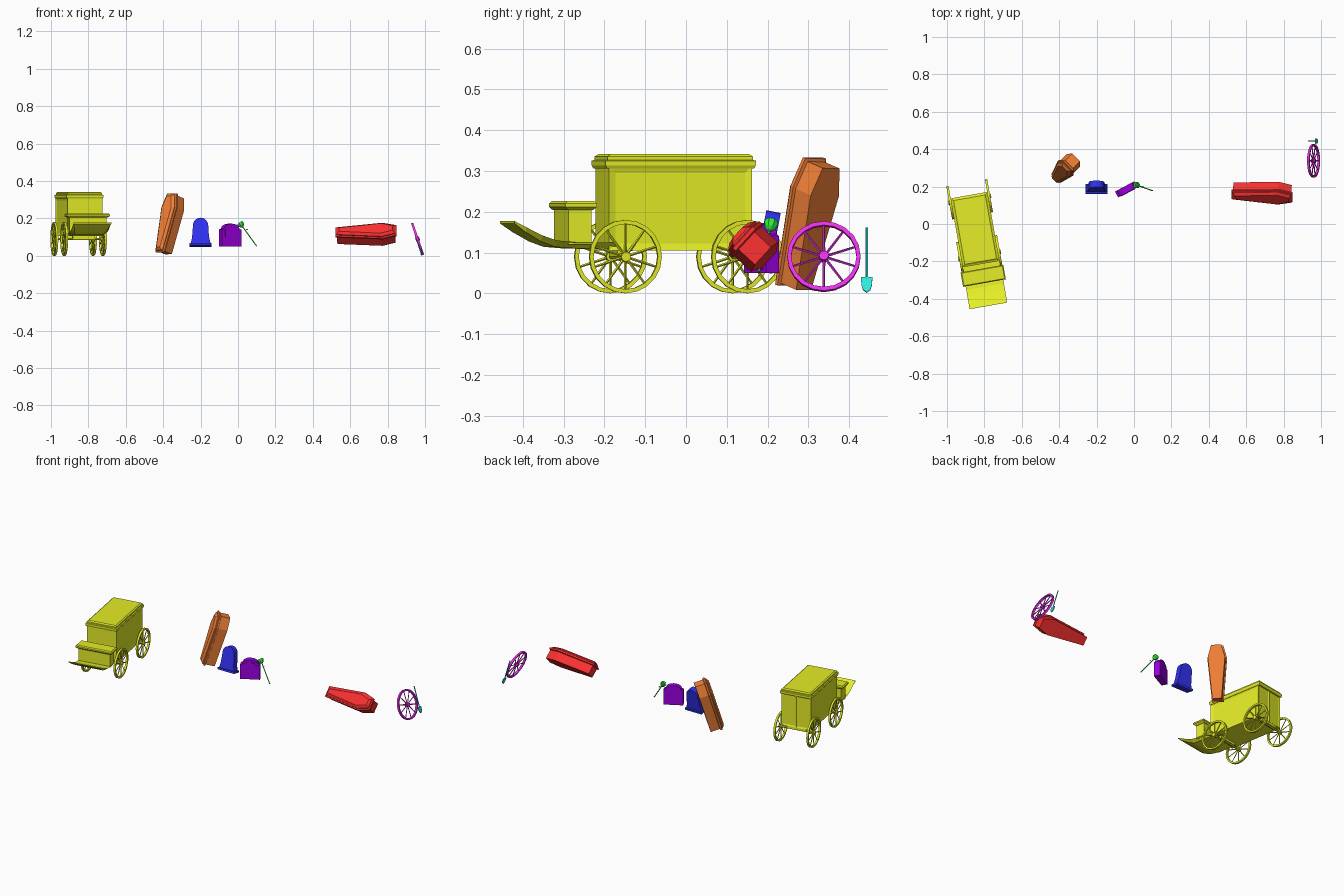
import bpy, bmesh
from math import radians, sin, cos, pi
from mathutils import Matrix, Vector

if "Cube" in bpy.data.objects:
    bpy.data.objects.remove(bpy.data.objects["Cube"])

COLORS = {"yellow": (0.78, 0.85, 0.02), "orange": (0.9, 0.22, 0.04), "red": (0.95, 0.03, 0.03),
          "blue": (0.03, 0.03, 0.9), "purple": (0.33, 0.0, 0.75), "magenta": (0.85, 0.03, 0.85),
          "cyan": (0.03, 0.85, 0.75), "green": (0.03, 0.85, 0.05)}
MATS = {}
for cname, rgb in COLORS.items():
    MATS[cname] = bpy.data.materials.new(cname)
    MATS[cname].diffuse_color = (*rgb, 1)


def make(name, bm, color, matrix=Matrix()):
    bmesh.ops.recalc_face_normals(bm, faces=bm.faces)
    me = bpy.data.meshes.new(name)
    bm.to_mesh(me)
    bm.free()
    me.materials.append(MATS[color])
    ob = bpy.data.objects.new(name, me)
    ob.matrix_world = matrix
    bpy.context.collection.objects.link(ob)
    return ob


def loft(bm, rings, closed=False):
    vs = [[bm.verts.new(p) for p in r] for r in rings]
    n = len(vs[0])
    pairs = list(zip(vs, vs[1:])) + ([(vs[-1], vs[0])] if closed else [])
    for a, b in pairs:
        for i in range(n):
            bm.faces.new((a[i], a[(i + 1) % n], b[(i + 1) % n], b[i]))
    if not closed:
        bm.faces.new(vs[0])
        bm.faces.new(vs[-1])
    return bm


def box(bm, x0, x1, y0, y1, z0, z1):
    return loft(bm, [[(x0, y0, z), (x1, y0, z), (x1, y1, z), (x0, y1, z)] for z in (z0, z1)])


def rod(bm, p, q, r, r2=None, n=6):
    p, q = Vector(p), Vector(q)
    rot = (q - p).to_track_quat('Z', 'Y').to_matrix()
    return loft(bm, [[c + rot @ Vector((rr * cos(2 * pi * i / n), rr * sin(2 * pi * i / n), 0))
                      for i in range(n)] for c, rr in ((p, r), (q, r if r2 is None else r2))])


def slab(bm, outline, y0, y1):
    return loft(bm, [[(x, y, z) for x, z in outline] for y in (y0, y1)])


def wheel(name, color, matrix, r=0.09, spokes=10, segs=20):
    bm = bmesh.new()
    loft(bm, [[(x, rr * cos(2 * pi * i / segs), rr * sin(2 * pi * i / segs))
               for x, rr in ((-.006, r), (.006, r), (.006, r - .01), (-.006, r - .01))]
              for i in range(segs)], closed=True)
    rod(bm, (-.011, 0, 0), (.011, 0, 0), .012, n=10)
    for i in range(spokes):
        a = 2 * pi * (i + .5) / spokes
        d = Vector((0, cos(a), sin(a)))
        rod(bm, d * .008, d * (r - .006), .0035, .0028, 4)
    return make(name, bm, color, matrix)


# hearse: local frame turned 10 degrees
H = Matrix.Translation((-.85, -.03, 0)) @ Matrix.Rotation(radians(10), 4, 'Z')

# cabin with recessed side panels and two rear doors
bm = box(bmesh.new(), -.095, .095, -.178, .178, .105, .312)
bmesh.ops.recalc_face_normals(bm, faces=bm.faces)
sides = [f for f in bm.faces if abs(f.normal.x) > .9]
bmesh.ops.inset_individual(bm, faces=sides, thickness=.024, depth=-.005)
rear = [f for f in bm.faces if f.normal.y > .9 and f.calc_center_median().y > .17]
cut = set(rear)
for f in rear:
    cut.update(f.edges)
    cut.update(f.verts)
bmesh.ops.bisect_plane(bm, geom=list(cut), plane_co=(0, 0, 0), plane_no=(1, 0, 0))
doors = [f for f in bm.faces if f.normal.y > .9 and f.calc_center_median().y > .17]
bmesh.ops.inset_individual(bm, faces=doors, thickness=.014, depth=-.004)
make("hearse_cabin", bm, "yellow", H)

# stepped roof cornice
bm = bmesh.new()
loft(bm, [[(sx * (.1 - o), sy * (.187 - o), z) for sx, sy in ((-1, -1), (1, -1), (1, 1), (-1, 1))]
          for o, z in ((.004, .306), (0, .314), (0, .325), (.006, .327), (.006, .335), (.014, .341))])
make("hearse_roof", bm, "yellow", H)

# curved footboard
bm = bmesh.new()
path = ((-.16, .108, .125, .085), (-.26, .11, .125, .085), (-.31, .114, .13, .08),
        (-.345, .127, .142, .085), (-.385, .15, .162, .093), (-.414, .171, .177, .102))
loft(bm, [[(-w, y, lo), (w, y, lo), (.102, y, hi), (-.102, y, hi)] for y, lo, hi, w in path])
make("footboard", bm, "yellow", H)

# driver seat
bm = box(bmesh.new(), -.1, .1, -.28, -.222, .12, .208)
make("seat_box", bm, "yellow", H)
bm = loft(bmesh.new(), [[(-w, y0, z), (w, y0, z), (w, y1, z), (-w, y1, z)] for w, y0, y1, z in
                        ((.104, -.283, -.219, .204), (.116, -.29, -.212, .212),
                         (.116, -.29, -.212, .22), (.11, -.285, -.217, .226))])
make("seat_cushion", bm, "yellow", H)

# running gear
bm = bmesh.new()
for y in (-.139, .165):
    rod(bm, (-.105, y, .09), (.105, y, .09), .006)
    box(bm, -.06, .06, y - .012, y + .012, .09, .107)
make("axles", bm, "yellow", H)
for yn, y in (("front", -.139), ("rear", .165)):
    for xn, x in (("left", -.105), ("right", .105)):
        wheel(f"hearse_{yn}_{xn}_wheel", "yellow", H @ Matrix.Translation((x, y, .09)))


# coffins: hexagonal outline lofted through base, moulding and raised lid
def coffin(name, color, centre, axis, lid):
    a = Vector(axis).normalized()
    n = Vector(lid)
    n = (n - a * n.dot(a)).normalized()
    m = Matrix((a.cross(n), a, n)).transposed().to_4x4()
    m.translation = centre
    half = ((.033, -.163), (.056, .09), (.036, .163))
    rings = []
    for o, z in ((.007, -.043), (.007, .012), (0, .015), (0, .024), (.007, .027), (.007, .032), (.02, .043)):
        right = [(w - o, y * (1 - o / .163), z) for w, y in half]
        rings.append(right + [(-x, y, zz) for x, y, zz in reversed(right)])
    make(name, loft(bmesh.new(), rings), color, m)


coffin("leaning_coffin", "orange", (-.37, .293, .17), (.065, .07, .31), (-.7, -.7, 0))
coffin("lying_coffin", "red", (.685, .165, .116), (1, -.05, .03), (0, -.74, .68))


def arch(w, z0, top, n=10):
    return [(w * cos(pi * i / n), z0 + (top - z0) * sin(pi * i / n)) for i in range(n + 1)]


# tall round-topped gravestone, leaning back
G = Matrix.Translation((-.2, .186, .053)) @ Matrix.Rotation(radians(-11), 4, 'X')
make("tall_stone_base", slab(bmesh.new(), [(-.058, 0), (.058, 0), (.058, .012), (-.058, .012)],
                             -.026, .026), "blue", G)
body = [(-.053, .012), (.053, .012), (.047, .035), (.043, .07)] + arch(.041, .108, .15) + [(-.043, .07), (-.047, .035)]
make("tall_stone", slab(bmesh.new(), body, -.018, .018), "blue", G)

# short shouldered gravestone with a raised panel
P = Matrix.Translation((-.042, .185, .05)) @ Matrix.Rotation(radians(28), 4, 'Z')
body = [(-.058, 0), (.058, 0), (.058, .09), (.05, .094)] + arch(.046, .096, .122, 8) + [(-.05, .094), (-.058, .09)]
make("short_stone", slab(bmesh.new(), body, -.018, .018), "purple", P)
panel = [(-.042, .008), (.042, .008)] + arch(.04, .085, .108, 8)
make("short_stone_panel", slab(bmesh.new(), panel, -.021, -.01), "purple", P)

# rose: stem, leaf and flared petals
head, tip = Vector((.018, .207, .165)), Vector((.1, .178, .052))
up = (head - tip).normalized()
bm = rod(bmesh.new(), tip, head, .003, n=5)
mid = head.lerp(tip, .25)
leaf = [bm.verts.new(mid + Vector(p)) for p in ((0, 0, 0), (.008, -.004, .006), (.018, -.004, .004), (.009, .004, .0))]
bm.faces.new(leaf)
make("rose_stem", bm, "green")
rot = up.to_track_quat('Z', 'Y').to_matrix()
rings = [[head + rot @ Vector((r * cos(2 * pi * i / 8), r * sin(2 * pi * i / 8), h)) for i in range(8)]
         for r, h in ((.004, -.014), (.014, -.006), (.018, .005), (.016, .014), (.009, .008), (.005, .013))]
make("rose_flower", loft(bmesh.new(), rings), "green")

# spare wheel
wheel("spare_wheel", "magenta",
      Matrix.Translation((.96, .338, .09)) @ Matrix.Rotation(radians(-19), 4, 'Y'))

# shovel
S = Matrix.Translation((.982, .443, .002)) @ Matrix.Rotation(radians(-17), 4, 'Y')
bm = rod(bmesh.new(), (0, 0, .03), (0, 0, .166), .0032)
make("shovel_handle", bm, "cyan", S)
blade = [(0, 0), (.009, .007), (.013, .02), (.014, .039), (-.014, .039), (-.013, .02), (-.009, .007)]
make("shovel_blade", slab(bmesh.new(), blade, -.003, .003), "cyan", S @ Matrix.Rotation(pi / 2, 4, 'Z'))

for m in bpy.data.materials:
    if m.users and not m.is_grease_pencil:
        m.use_nodes = True
        m.node_tree.nodes["Principled BSDF"].inputs["Base Color"].default_value = m.diffuse_color
